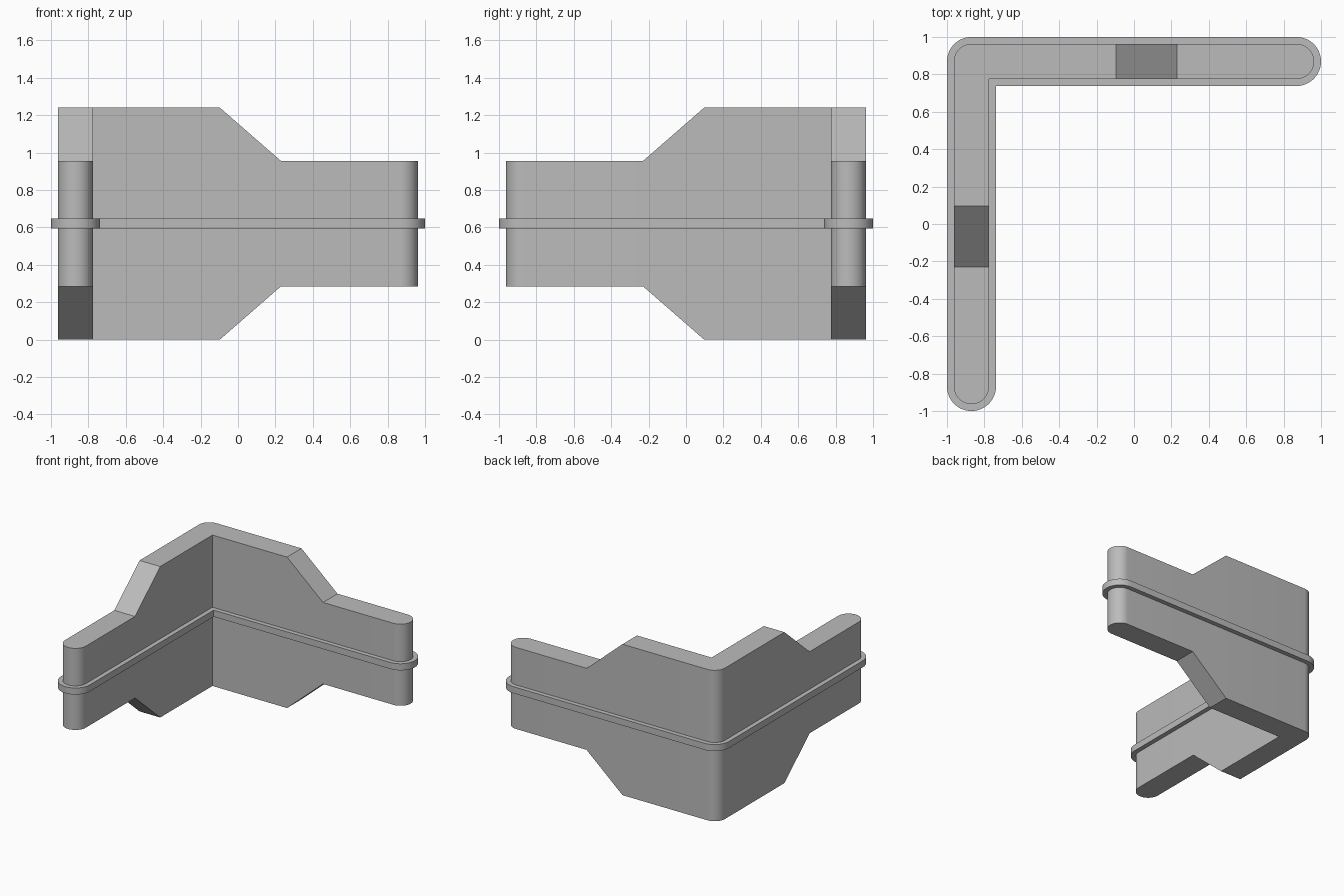
import bpy, bmesh
from math import cos, sin, radians
from mathutils import Vector

if "Cube" in bpy.data.objects:
    bpy.data.objects.remove(bpy.data.objects["Cube"])

grey = bpy.data.materials.new("plain grey")
grey.use_nodes = True
grey.diffuse_color = (0.5, 0.5, 0.5, 1)
grey.node_tree.nodes["Principled BSDF"].inputs["Base Color"].default_value = (0.5, 0.5, 0.5, 1)

C = 0.869            # distance of the arm centre lines from the origin
MID = 0.62           # middle height
FULL, LOW = 0.62, 0.335   # half heights at the corner and at the arm ends
S0, S1 = -0.097, 0.23     # start and end of the slopes along each arm


def arc(x, y, r, start, end, steps):
    angles = [radians(start + (end - start) * i / steps) for i in range(steps + 1)]
    return [(x + r * cos(a), y + r * sin(a)) for a in angles]


def outline(r):
    """L-shaped plan with round ends, round outer corner and sharp inner corner."""
    return (arc(-C, C, r, 180, 90, 12) + arc(C, C, r, 90, -90, 24)
            + [(-C + r, C - r)] + arc(-C, -C, r, 0, -180, 24))


def l_prism(name, r, z0, z1, shape=None):
    bm = bmesh.new()
    face = bm.faces.new([bm.verts.new((x, y, z0)) for x, y in outline(r)])
    top = bmesh.ops.extrude_face_region(bm, geom=[face])["geom"]
    bmesh.ops.translate(bm, vec=(0, 0, z1 - z0),
                        verts=[g for g in top if isinstance(g, bmesh.types.BMVert)])
    if shape:
        shape(bm)
    bmesh.ops.recalc_face_normals(bm, faces=bm.faces)
    mesh = bpy.data.meshes.new(name)
    bm.to_mesh(mesh)
    bm.free()
    mesh.materials.append(grey)
    obj = bpy.data.objects.new(name, mesh)
    bpy.context.collection.objects.link(obj)
    bpy.ops.object.select_all(action="DESELECT")
    obj.select_set(True)
    bpy.context.view_layer.objects.active = obj
    bpy.ops.object.shade_smooth_by_angle(angle=radians(30))
    return obj


def taper(bm):
    """Cut both arms at the slope ends, then narrow them in height."""
    for s in (S0, S1):
        for axis in (Vector((1, 0, 0)), Vector((0, -1, 0))):
            bmesh.ops.bisect_plane(bm, geom=bm.verts[:] + bm.edges[:] + bm.faces[:],
                                   plane_co=axis * s, plane_no=axis)
    for v in bm.verts:
        t = (max(v.co.x, -v.co.y) - S0) / (S1 - S0)
        half = FULL + (LOW - FULL) * min(1, max(0, t))
        v.co.z = MID + (half if v.co.z > MID else -half)


# Corner wall and the rim around its middle
l_prism("corner_wall", 0.094, 0, 2 * MID, taper)
l_prism("middle_rim", 0.131, MID - 0.027, MID + 0.027)
